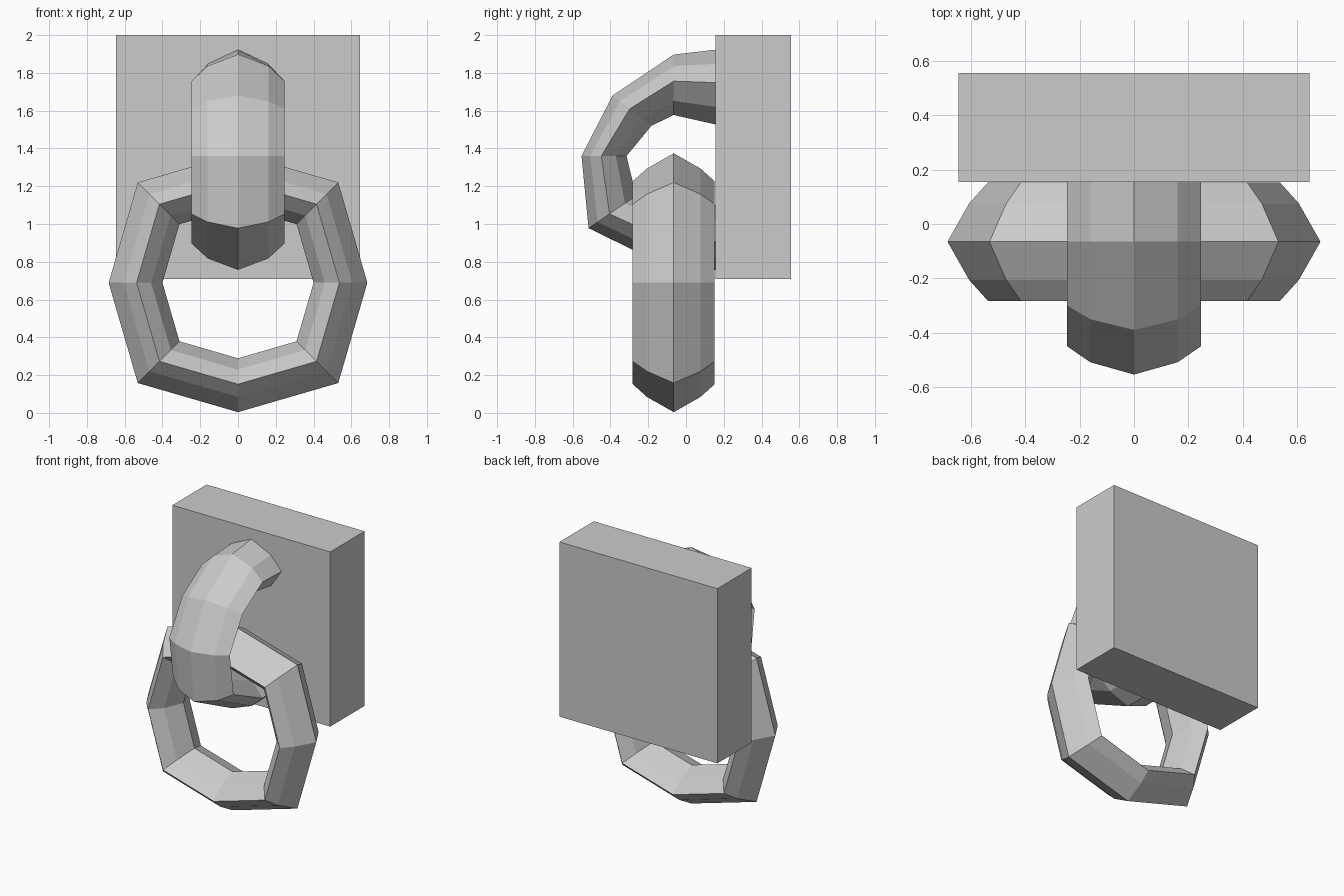
import bpy, bmesh

if "Cube" in bpy.data.objects:
    bpy.data.objects.remove(bpy.data.objects["Cube"])

# Shared cross-section: (fraction from outer to inner rim, fraction of half width)
def section(f1, f2, f3):
    return [(0, 0), (f1, .65), (f2, 1), (f3, .65),
            (1, 0), (f3, -.65), (f2, -1), (f1, -.65)]

def sweep(name, outer, inner, prof, half, place, closed):
    """Skin the section between matching outer and inner rim points."""
    bm = bmesh.new()
    rings = []
    for o, i in zip(outer, inner):
        ring = []
        for f, w in prof:
            u = o[0] + (i[0] - o[0]) * f
            v = o[1] + (i[1] - o[1]) * f
            ring.append(bm.verts.new(place(u, v, w * half)))
        rings.append(ring)
    n, m = len(rings), len(prof)
    for a in range(n if closed else n - 1):
        r, s = rings[a], rings[(a + 1) % n]
        for k in range(m):
            l = (k + 1) % m
            bm.faces.new((r[k], r[l], s[l], s[k]))
    if not closed:
        bm.faces.new(rings[0])
        bm.faces.new(rings[-1])
    bmesh.ops.recalc_face_normals(bm, faces=bm.faces)
    me = bpy.data.meshes.new(name)
    bm.to_mesh(me)
    bm.free()
    ob = bpy.data.objects.new(name, me)
    bpy.context.collection.objects.link(ob)
    return ob

# Wall plate
bpy.ops.mesh.primitive_cube_add(size=1, location=(0, .355, 1.355))
plate = bpy.context.object
plate.name = "wall_plate"
plate.scale = (1.29, .4, 1.29)

# Hanging ring: eight corners, diagonals pushed out slightly
d = .775
corners = [(1, 0), (d, d), (0, 1), (-d, d), (-1, 0), (-d, -d), (0, -1), (d, -d)]
sweep("hanging_ring",
      [(x * .685, z * .685) for x, z in corners],
      [(x * .4, z * .4) for x, z in corners],
      section(.28, .52, .79), .217,
      lambda u, v, w: (u, w - .065, v + .689), True)

# Wall hook: curved bar from the plate, through the ring and back
sweep("wall_hook",
      [(.157, 1.923), (-.065, 1.897), (-.389, 1.68), (-.553, 1.36),
       (-.516, .978), (-.065, .757), (.157, .757)],
      [(.157, 1.527), (-.065, 1.577), (-.183, 1.52), (-.315, 1.36),
       (-.264, 1.15), (-.065, 1.077), (.157, 1.1)],
      section(.19, .44, .765), .247,
      lambda u, v, w: (w, u, v), False)
